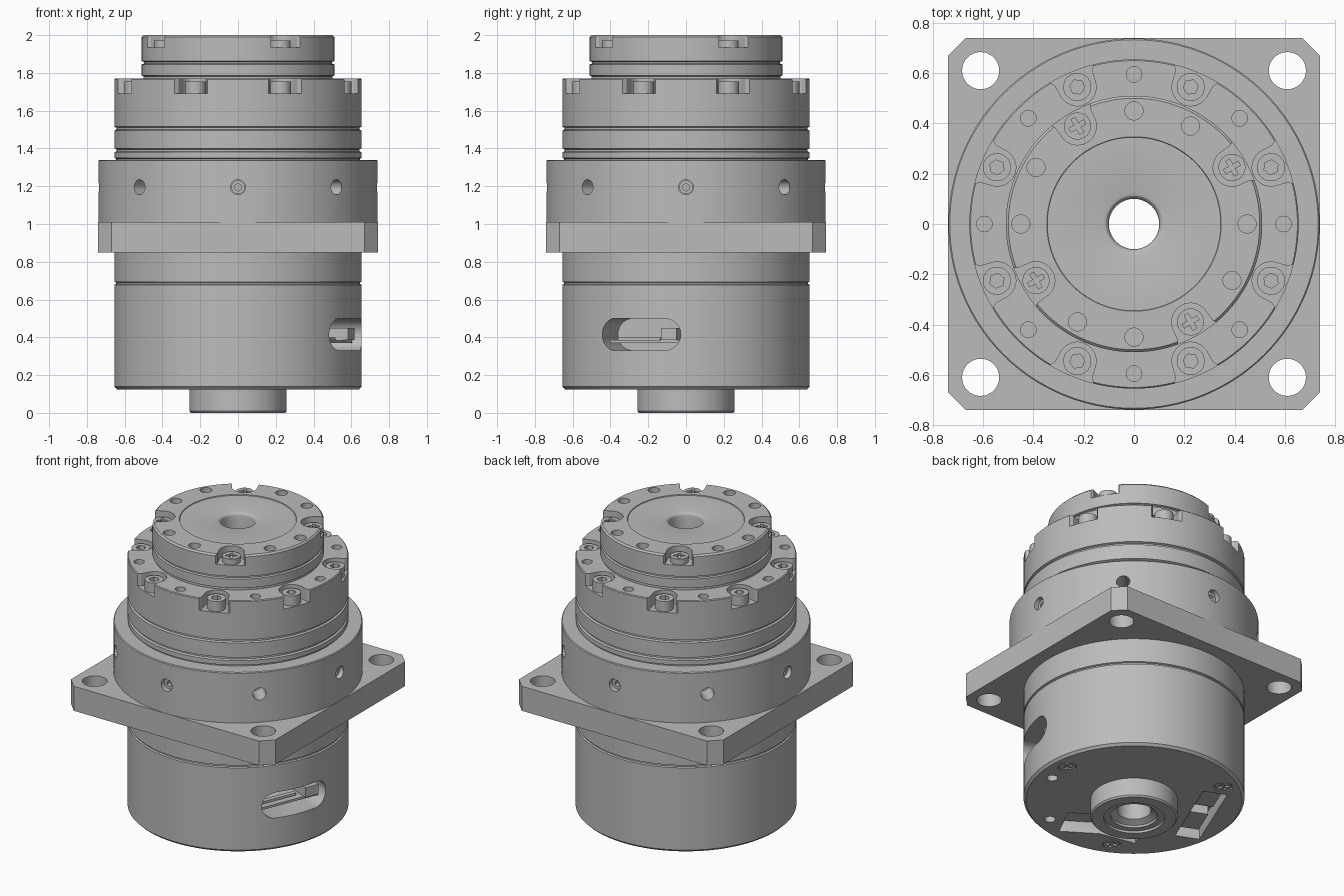
import bpy, bmesh
from math import pi, cos, sin, radians
from mathutils import Matrix

if "Cube" in bpy.data.objects:
    bpy.data.objects.remove(bpy.data.objects["Cube"])

grey = bpy.data.materials.new("machined grey")
grey.use_nodes = True
grey.diffuse_color = (0.5, 0.5, 0.5, 1)
grey.node_tree.nodes["Principled BSDF"].inputs["Base Color"].default_value = (0.5, 0.5, 0.5, 1)


def finish(bm, name):
    bmesh.ops.recalc_face_normals(bm, faces=bm.faces)
    mesh = bpy.data.meshes.new(name)
    bm.to_mesh(mesh)
    bm.free()
    mesh.materials.append(grey)
    obj = bpy.data.objects.new(name, mesh)
    bpy.context.collection.objects.link(obj)
    return obj


def select(obj):
    bpy.ops.object.select_all(action='DESELECT')
    obj.select_set(True)
    bpy.context.view_layer.objects.active = obj


def lathe(name, profile, sides=128):
    """Spin a closed (radius, height) profile about the z axis."""
    bm = bmesh.new()
    rings = [[bm.verts.new((r * cos(2 * pi * i / sides), r * sin(2 * pi * i / sides), z))
              for r, z in profile] for i in range(sides)]
    n = len(profile)
    for i in range(sides):
        a, b = rings[i], rings[(i + 1) % sides]
        for j in range(n):
            k = (j + 1) % n
            bm.faces.new((a[j], b[j], b[k], a[k]))
    return finish(bm, name)


def circle(r, n=24, start=0, end=2 * pi, cx=0, cy=0):
    return [(cx + r * cos(start + (end - start) * i / n), cy + r * sin(start + (end - start) * i / n))
            for i in range(n)]


def box(x0, x1, y0, y1):
    return [(x0, y0), (x1, y0), (x1, y1), (x0, y1)]


def prisms(name, parts):
    """One object from (outline, bottom, top, matrix) prisms."""
    bm = bmesh.new()
    for outline, z0, z1, m in parts:
        low = [bm.verts.new(m @ Matrix.Translation((x, y, z0)).translation) for x, y in outline]
        high = [bm.verts.new(m @ Matrix.Translation((x, y, z1)).translation) for x, y in outline]
        bm.faces.new(low[::-1])
        bm.faces.new(high)
        for i in range(len(outline)):
            j = (i + 1) % len(outline)
            bm.faces.new((low[i], low[j], high[j], high[i]))
    return finish(bm, name)


def cut(obj, parts):
    cutter = prisms("cutter", parts)
    cutter.hide_render = True
    mod = obj.modifiers.new("cut", 'BOOLEAN')
    mod.operation, mod.solver, mod.object = 'DIFFERENCE', 'EXACT', cutter
    select(obj)
    bpy.ops.object.modifier_apply(modifier=mod.name)
    bpy.data.objects.remove(cutter)


def at(deg, radius=0.0):
    return Matrix.Rotation(radians(deg), 4, 'Z') @ Matrix.Translation((radius, 0, 0))


def radial(deg, z):
    """Local z points outward at the given bearing."""
    return at(deg) @ Matrix.Translation((0, 0, z)) @ Matrix.Rotation(pi / 2, 4, 'Y')


def screws(name, spots, r, z0, z1, socket, s0, s1):
    heads = prisms(name, [(circle(r), z0, z1, m) for m in spots])
    cut(heads, [(socket, s0, s1, m) for m in spots])
    return heads


FLAT = Matrix.Identity(4)
BORE = 0.1
HEX = circle(0.03, 6)
a, b = 0.009, 0.034
CROSS = [(b, -a), (b, a), (a, a), (a, b), (-a, b), (-a, a),
         (-b, a), (-b, -a), (-a, -a), (-a, -b), (a, -b), (a, -a)]
# round seat that flares open towards the rim
SEAT = circle(0.075, 20, pi / 2, 3 * pi / 2) + [(0, -0.075), (0.04, -0.08), (0.065, -0.1), (0.15, -0.1),
                                               (0.15, 0.1), (0.065, 0.1), (0.04, 0.08)]

# Lower housing with stepped boss underneath
housing = lathe("lower_housing", [
    (BORE, 0.05), (0.14, 0.03), (0.14, 0.015), (0.18, 0.015), (0.18, 0), (0.25, 0), (0.258, 0.01),
    (0.258, 0.125), (0.64, 0.125), (0.655, 0.14), (0.655, 0.678), (0.645, 0.682), (0.645, 0.69),
    (0.655, 0.694), (0.655, 0.86), (BORE, 0.86)])
SLOT = circle(0.085, 16, 0, pi, 0, 0.14) + circle(0.085, 16, pi, 2 * pi, 0, -0.14)
left_pocket = [(0.2, -0.37), (0.08, -0.29), (-0.05, -0.36), (-0.31, -0.33),
               (-0.34, -0.39), (-0.1, -0.44), (0.1, -0.57)]
base_spots = [at(d, 0.55) for d in (4, 124, 244)]
cut(housing, [(SLOT, 0.4, 0.8, radial(-22.5, 0.415)),
              (box(0.36, 0.51, -0.22, 0.33), 0, 0.22, at(157.5)),
              (left_pocket, 0, 0.2, FLAT)]
    + [(circle(0.033), 0, 0.2, at(d, 0.55)) for d in (-12, -65)]
    + [(circle(0.056), 0, 0.14, m) for m in base_spots])
screws("base_screws", base_spots, 0.05, 0.127, 0.15, CROSS, 0.1, 0.138)
prisms("socket_blocks", [(box(0.38, 0.49, y, y + 0.19), 0.16, 0.23, at(157.5)) for y in (-0.19, 0.09)])
prisms("slot_board", [(box(0.38, 0.57, -0.2, 0.2), 0.37, 0.385, at(-22.5)),
                      (box(0.45, 0.59, 0.1, 0.19), 0.385, 0.45, at(-22.5)),
                      (box(0.5, 0.53, -0.17, 0.07), 0.385, 0.4, at(-22.5))])

# Square mounting flange with clipped corners
h, c = 0.74, 0.67
plate = prisms("mounting_flange", [([(h, -c), (h, c), (c, h), (-c, h), (-h, c), (-h, -c), (-c, -h), (c, -h)],
                                    0.85, 1.01, FLAT)])
cut(plate, [(circle(BORE, 64), 0.8, 1.1, FLAT)]
    + [(circle(0.074, 32), 0.8, 1.1, Matrix.Translation((x, y, 0))) for x in (-0.61, 0.61) for y in (-0.61, 0.61)])

# Collar with radial holes
collar = lathe("flange_collar", [(BORE, 1.0), (0.738, 1.0), (0.738, 1.335), (0.733, 1.34), (BORE, 1.34)])
cut(collar, [(circle(0.04), 0.6, 0.8, radial(45 * i, 1.195)) for i in range(8)])
plugs = [radial(90 * i, 1.195) for i in range(4)]
screws("collar_set_screws", plugs, 0.036, 0.58, 0.71, circle(0.02, 6), 0.68, 0.75)

# Upper ring with grooves, open screw seats and tapped holes
ring = lathe("upper_ring", [
    (BORE, 1.33), (0.645, 1.33), (0.645, 1.345), (0.655, 1.35), (0.655, 1.38), (0.642, 1.385),
    (0.642, 1.395), (0.655, 1.4), (0.655, 1.495), (0.642, 1.5), (0.642, 1.51), (0.655, 1.515),
    (0.655, 1.765), (0.65, 1.77), (BORE, 1.77)])
ring_spots = [at(22.5 + 45 * i, 0.59) for i in range(8)]
cut(ring, [(SEAT, 1.69, 1.85, m) for m in ring_spots]
    + [(circle(0.031), 1.66, 1.85, at(45 * i, 0.595)) for i in range(8)])
screws("ring_screws", ring_spots, 0.056, 1.68, 1.755, HEX, 1.725, 1.8)

# Output hub with recessed face and dished bore
hub = lathe("output_hub", [
    (BORE, 1.76), (0.5, 1.76), (0.5, 1.782), (0.51, 1.787), (0.51, 1.845), (0.498, 1.849),
    (0.498, 1.858), (0.51, 1.862), (0.51, 1.99), (0.5, 2.0), (0.347, 2.0), (0.345, 1.995),
    (0.125, 1.995), (0.112, 1.991), (0.104, 1.982), (BORE, 1.965)])
hub_spots = [at(30 + 90 * i, 0.45) for i in range(4)]
cut(hub, [(SEAT, 1.935, 2.1, m) for m in hub_spots]
    + [(circle(0.036), 1.94, 2.1, at(30 * i, 0.45)) for i in range(12) if i % 3 != 1])
screws("hub_screws", hub_spots, 0.054, 1.925, 1.972, CROSS, 1.955, 2.1)

# Smooth the round walls, keep the machined edges crisp
for obj in list(bpy.context.collection.objects):
    if obj.type == 'MESH' and obj.data.materials and obj.data.materials[0] == grey:
        select(obj)
        bpy.ops.object.shade_smooth_by_angle(angle=radians(25))
